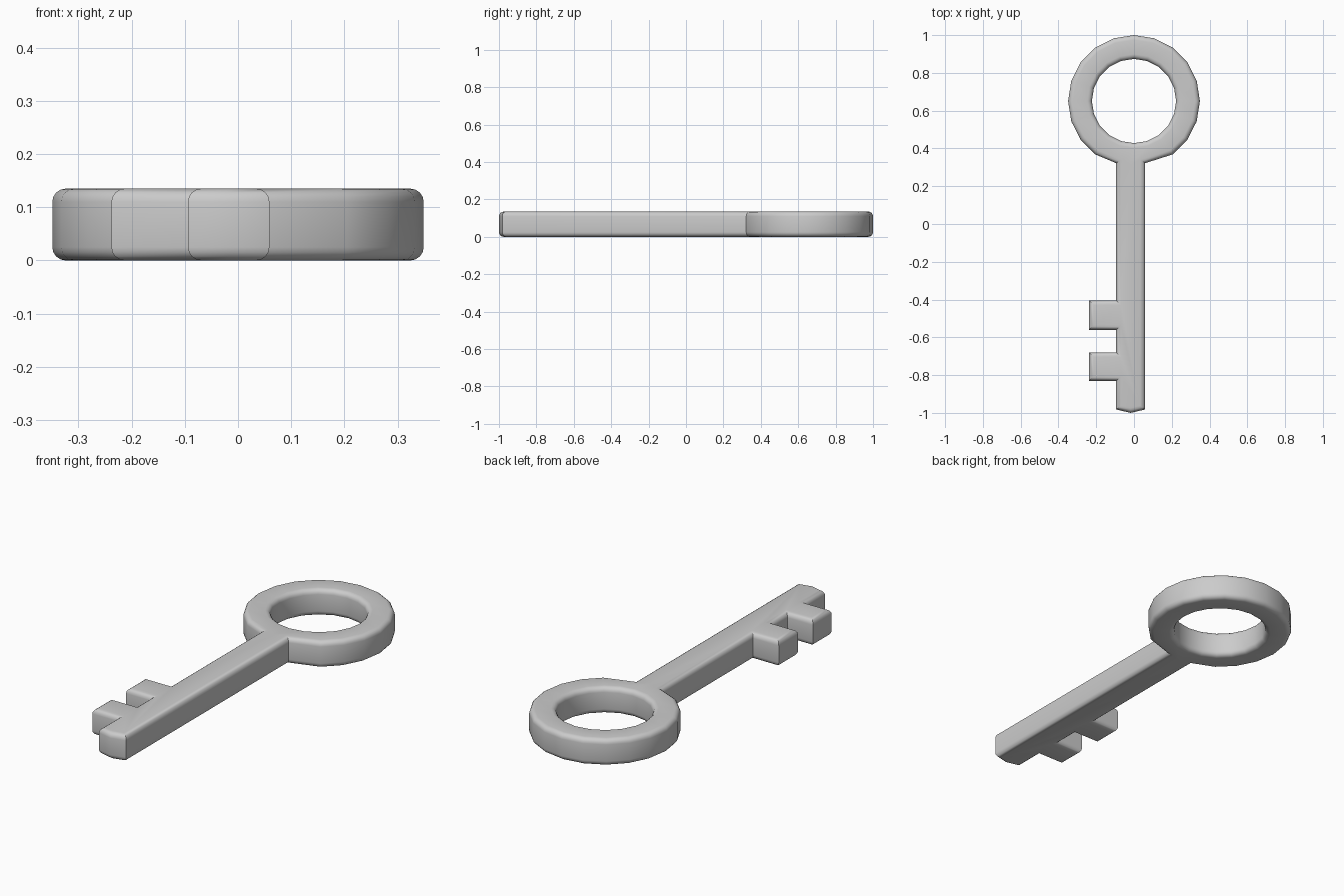
import bpy, bmesh
from math import sin, cos, pi, radians

if "Cube" in bpy.data.objects:
    bpy.data.objects.remove(bpy.data.objects["Cube"])

SIDES, RING_Y, R_OUT, R_IN = 20, 0.651, 0.349, 0.223
LEFT, RIGHT, MID, TOOTH = -0.094, 0.059, -0.018, -0.238
HEIGHT, ROUND = 0.135, 0.025

bm = bmesh.new()


def ring(radius):
    # starts at the bottom of the ring and runs counter-clockwise
    return [bm.verts.new((radius * sin(2 * pi * i / SIDES),
                          RING_Y - radius * cos(2 * pi * i / SIDES), 0))
            for i in range(SIDES)]


# Ring handle: flat band of quads, bottom pulled in to the shaft width
outer, inner = ring(R_OUT), ring(R_IN)
for i, x, y in ((-1, LEFT, 0.322), (0, MID, 0.315), (1, RIGHT, 0.322)):
    outer[i].co = (x, y, 0)
for i in range(SIDES):
    j = (i + 1) % SIDES
    bm.faces.new((outer[i], outer[j], inner[j], inner[i]))

# Shaft with two teeth and a slightly pointed tip
profile = []
for top, bottom in ((-0.405, -0.56), (-0.68, -0.83)):
    profile += [(LEFT, top), (TOOTH, top), (TOOTH, bottom), (LEFT, bottom)]
profile += [(LEFT, -0.982), (MID, -1.0), (RIGHT, -0.982)]
shaft = [bm.verts.new((x, y, 0)) for x, y in profile]
bm.faces.new([outer[1], outer[0], outer[-1]] + shaft)

# Thickness
bmesh.ops.recalc_face_normals(bm, faces=bm.faces)
out = bmesh.ops.extrude_face_region(bm, geom=bm.faces[:], use_keep_orig=True)
for v in out["geom"]:
    if isinstance(v, bmesh.types.BMVert):
        v.co.z = HEIGHT
bmesh.ops.recalc_face_normals(bm, faces=bm.faces)
bm.normal_update()

# Rounded top and bottom rims
rims = [e for e in bm.edges if len(e.link_faces) == 2
        and abs(e.link_faces[0].normal.z - e.link_faces[1].normal.z) > 0.5]
bmesh.ops.bevel(bm, geom=rims, offset=ROUND, segments=4, profile=0.5,
                affect='EDGES', clamp_overlap=False)

mesh = bpy.data.meshes.new("key")
bm.to_mesh(mesh)
bm.free()
key = bpy.data.objects.new("key", mesh)
bpy.context.collection.objects.link(key)
bpy.context.view_layer.objects.active = key
key.select_set(True)
bpy.ops.object.shade_smooth_by_angle(angle=radians(30))
